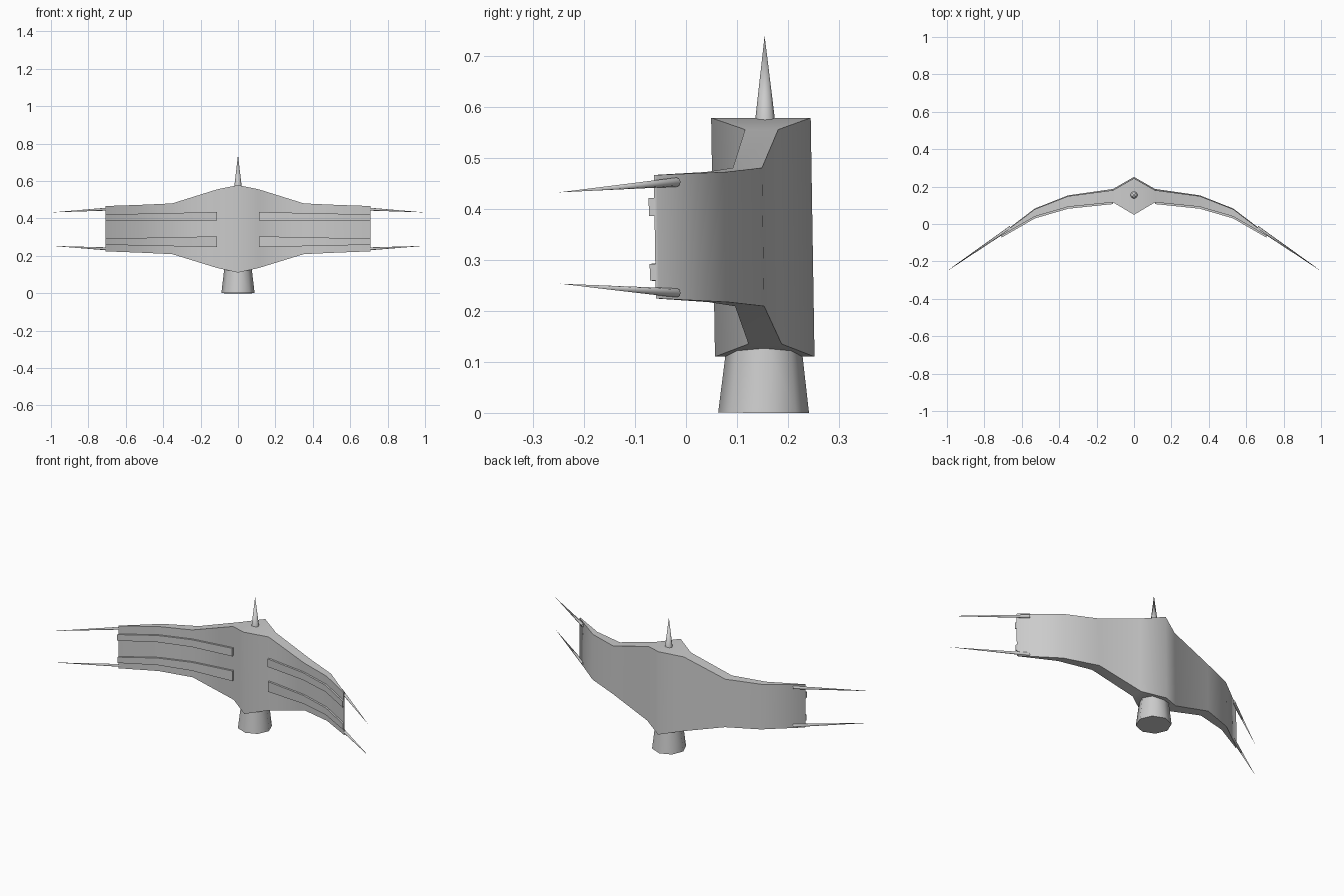
import bpy, math
from mathutils import Vector

if "Cube" in bpy.data.objects:
    bpy.data.objects.remove(bpy.data.objects["Cube"])

TILT = 0.016
# half-wing stations: x, front y, back y, bottom z, top z
HALF = [(0, .053, .248, .11, .578), (.112, .119, .184, .135, .555),
        (.352, .094, .151, .209, .480), (.53, .042, .081, .217, .472),
        (.709, -.061, -.055, .224, .466)]


def lean(x, y, z):
    return (x, y + TILT * (.345 - z), z)


def make_loft(name, rings, angle=62):
    """Join four-cornered rings into a closed solid."""
    verts = [lean(*p) for r in rings for p in r]
    n = len(rings)
    faces = [(4*i + k, 4*i + (k+1) % 4, 4*i + 4 + (k+1) % 4, 4*i + 4 + k)
             for i in range(n - 1) for k in range(4)]
    faces += [(3, 2, 1, 0), tuple(4*(n-1) + k for k in range(4))]
    me = bpy.data.meshes.new(name)
    me.from_pydata(verts, [], faces)
    ob = bpy.data.objects.new(name, me)
    bpy.context.collection.objects.link(ob)
    fix(ob, angle)
    return ob


def fix(ob, angle):
    bpy.ops.object.select_all(action='DESELECT')
    ob.select_set(True)
    bpy.context.view_layer.objects.active = ob
    bpy.ops.object.mode_set(mode='EDIT')
    bpy.ops.mesh.select_all(action='SELECT')
    bpy.ops.mesh.normals_make_consistent(inside=False)
    bpy.ops.object.mode_set(mode='OBJECT')
    bpy.ops.object.shade_smooth_by_angle(angle=math.radians(angle))


def make_cone(name, a, b, r1, r2, sides):
    a, b = Vector(a), Vector(b)
    bpy.ops.mesh.primitive_cone_add(vertices=sides, radius1=r1, radius2=r2,
                                    depth=(b - a).length, location=(a + b) / 2)
    ob = bpy.context.object
    ob.name = name
    ob.rotation_euler = (b - a).to_track_quat('Z', 'Y').to_euler()
    fix(ob, 50)


# swept wing with the central ridge
stations = [(-s[0], *s[1:]) for s in HALF[:0:-1]] + HALF
make_loft("wing_body", [[(x, f, b), (x, k, b), (x, k, t), (x, f, t)]
                        for x, f, k, b, t in stations])

for side, label in ((-1, "left"), (1, "right")):
    # raised rails on the front of each wing: inner low/high z, outer low/high z
    for tag, a0, a1, b0, b1 in (("upper", .388, .434, .386, .421),
                                ("lower", .246, .304, .259, .292)):
        rings = []
        for x, f, *_ in HALF[1:]:
            u = (x - .112) / .597
            lo, hi = a0 + (b0 - a0) * u, a1 + (b1 - a1) * u
            y0, y1 = f - .011, f + .003
            rings.append([(side*x, y0, lo), (side*x, y1, lo),
                          (side*x, y1, hi), (side*x, y0, hi)])
        make_loft(f"{tag}_rail_{label}", rings, 40)
    # wing tip spikes
    make_cone(f"upper_spike_{label}", (side*.66, -.018, .452),
              (side*.995, -.249, .432), .009, 0, 8)
    make_cone(f"lower_spike_{label}", (side*.66, -.018, .235),
              (side*.995, -.247, .253), .009, 0, 8)

# top spike and tapered socket
make_cone("top_spike", (0, .155, .56), (0, .154, .739), .021, 0, 8)
make_cone("socket", (0, .152, 0), (0, .153, .15), .089, .071, 8)
